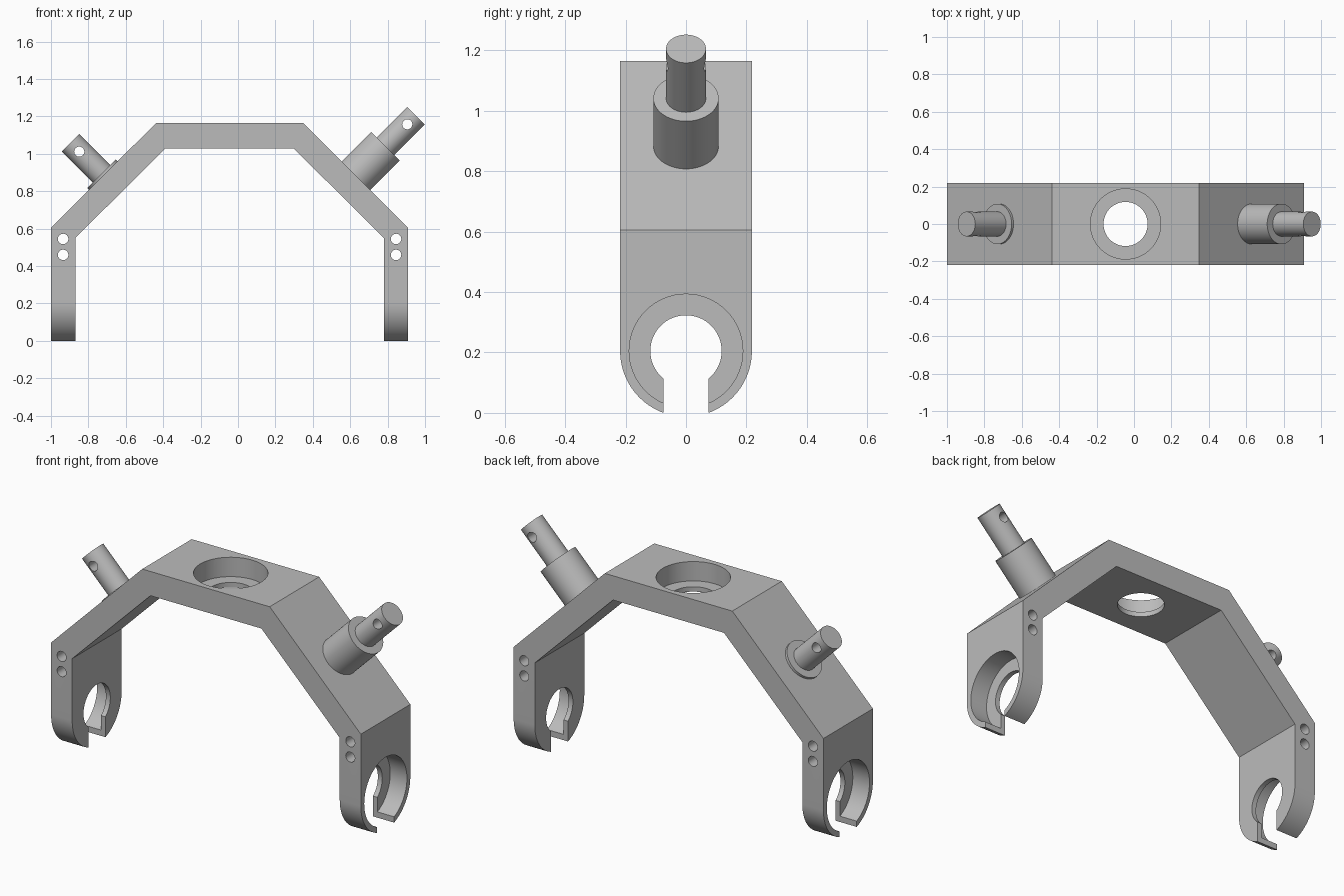
import bpy, bmesh, math
from mathutils import Vector, Matrix

if "Cube" in bpy.data.objects:
    bpy.data.objects.remove(bpy.data.objects["Cube"], do_unlink=True)

grey = bpy.data.materials.new("plain_grey")
grey.use_nodes = True
grey.diffuse_color = (0.5, 0.5, 0.5, 1)
grey.node_tree.nodes["Principled BSDF"].inputs["Base Color"].default_value = (0.5, 0.5, 0.5, 1)

CX = -0.045        # middle plane of the bracket
HALF_W = 0.218     # half width along y
EYE_Z = 0.205      # height of the leg bores
LIP = 0.027        # thin wall left under each counterbore
X, Y, Z = Vector((1, 0, 0)), Vector((0, 1, 0)), Vector((0, 0, 1))


def finish(name, bm):
    bmesh.ops.recalc_face_normals(bm, faces=bm.faces)
    mesh = bpy.data.meshes.new(name)
    bm.to_mesh(mesh)
    bm.free()
    ob = bpy.data.objects.new(name, mesh)
    bpy.context.collection.objects.link(ob)
    mesh.materials.append(grey)
    return ob


def prism(name, points, along):
    """Extrude a closed outline of 3D points by a vector."""
    bm = bmesh.new()
    face = bm.faces.new([bm.verts.new(p) for p in points])
    top = bmesh.ops.extrude_face_region(bm, geom=[face])["geom"]
    bmesh.ops.translate(bm, vec=along, verts=[v for v in top if isinstance(v, bmesh.types.BMVert)])
    return finish(name, bm)


def rod(name, start, end, radius, sides=64):
    start, end = Vector(start), Vector(end)
    axis = end - start
    place = Matrix.Translation((start + end) / 2) @ axis.to_track_quat("Z", "Y").to_matrix().to_4x4()
    bm = bmesh.new()
    bmesh.ops.create_cone(bm, cap_ends=True, segments=sides, radius1=radius,
                          radius2=radius, depth=axis.length, matrix=place)
    return finish(name, bm)


def combine(ob, tool, operation="DIFFERENCE"):
    bpy.context.view_layer.objects.active = ob
    mod = ob.modifiers.new("cut", "BOOLEAN")
    mod.operation, mod.object, mod.solver = operation, tool, "EXACT"
    bpy.ops.object.modifier_apply(modifier=mod.name)
    bpy.data.objects.remove(tool, do_unlink=True)


def smooth(ob):
    bpy.ops.object.select_all(action="DESELECT")
    ob.select_set(True)
    bpy.context.view_layer.objects.active = ob
    bpy.ops.object.shade_smooth_by_angle(angle=math.radians(30))


# Arched frame: half outline mirrored about the middle plane
outer = [(0.955, -0.1), (0.955, 0.605), (0.393, 1.165)]
inner = [(0.342, 1.03), (0.825, 0.55), (0.825, -0.1)]
right_half = outer + [(-x, z) for x, z in reversed(outer)]
left_half = [(-x, z) for x, z in reversed(inner)] + inner
outline = [Vector((CX + x, -0.3, z)) for x, z in right_half + left_half]
frame = prism("arched_frame", outline, Y * 0.6)

# Round the leg ends with a side silhouette
arc = [Vector((-1.2, HALF_W * math.cos(a), EYE_Z - HALF_W * math.sin(a)))
       for a in [math.pi * i / 48 for i in range(49)]]
silhouette = arc + [Vector((-1.2, -HALF_W, 1.4)), Vector((-1.2, HALF_W, 1.4))]
combine(frame, prism("silhouette", silhouette, X * 2.4), "INTERSECT")

# Counterbored hole in the bridge
combine(frame, rod("bore", (CX, 0, 0.95), (CX, 0, 1.25), 0.118))
combine(frame, rod("recess", (CX, 0, 1.03 + LIP), (CX, 0, 1.25), 0.188))

for side in (-1, 1):
    def at(x, y, z):
        return Vector((CX + side * x, y, z))
    # Leg bore, outer counterbore and open slot
    combine(frame, rod("bore", at(0.75, 0, EYE_Z), at(1.05, 0, EYE_Z), 0.118))
    combine(frame, rod("recess", at(0.825 + LIP, 0, EYE_Z), at(1.05, 0, EYE_Z), 0.188))
    slot = [at(0.75, y, z) for y, z in ((-0.075, -0.1), (0.075, -0.1), (0.075, EYE_Z), (-0.075, EYE_Z))]
    combine(frame, prism("slot", slot, X * side * 0.3))
    # Two cross holes near the top of the leg
    for z in (0.46, 0.545):
        combine(frame, rod("cross_hole", at(0.89, -0.4, z), at(0.89, 0.4, z), 0.028, 32))
smooth(frame)

# Slanted pins: side, collar height, pin height
for label, side, collar_h, pin_h in (("left", 1, 0.224, 0.455), ("right", -1, 0.015, 0.248)):
    base = Vector((CX + side * 0.675, 0, 0.883))
    out = Vector((side, 0, 1)).normalized()
    collar = rod(label + "_pin_collar", base - out * 0.03, base + out * collar_h, 0.108)
    pin = rod(label + "_pin", base + out * (collar_h - 0.01), base + out * pin_h, 0.066)
    hole = base + out * (pin_h - 0.066)
    combine(pin, rod("pin_hole", hole - Y * 0.2, hole + Y * 0.2, 0.027, 32))
    smooth(collar)
    smooth(pin)
